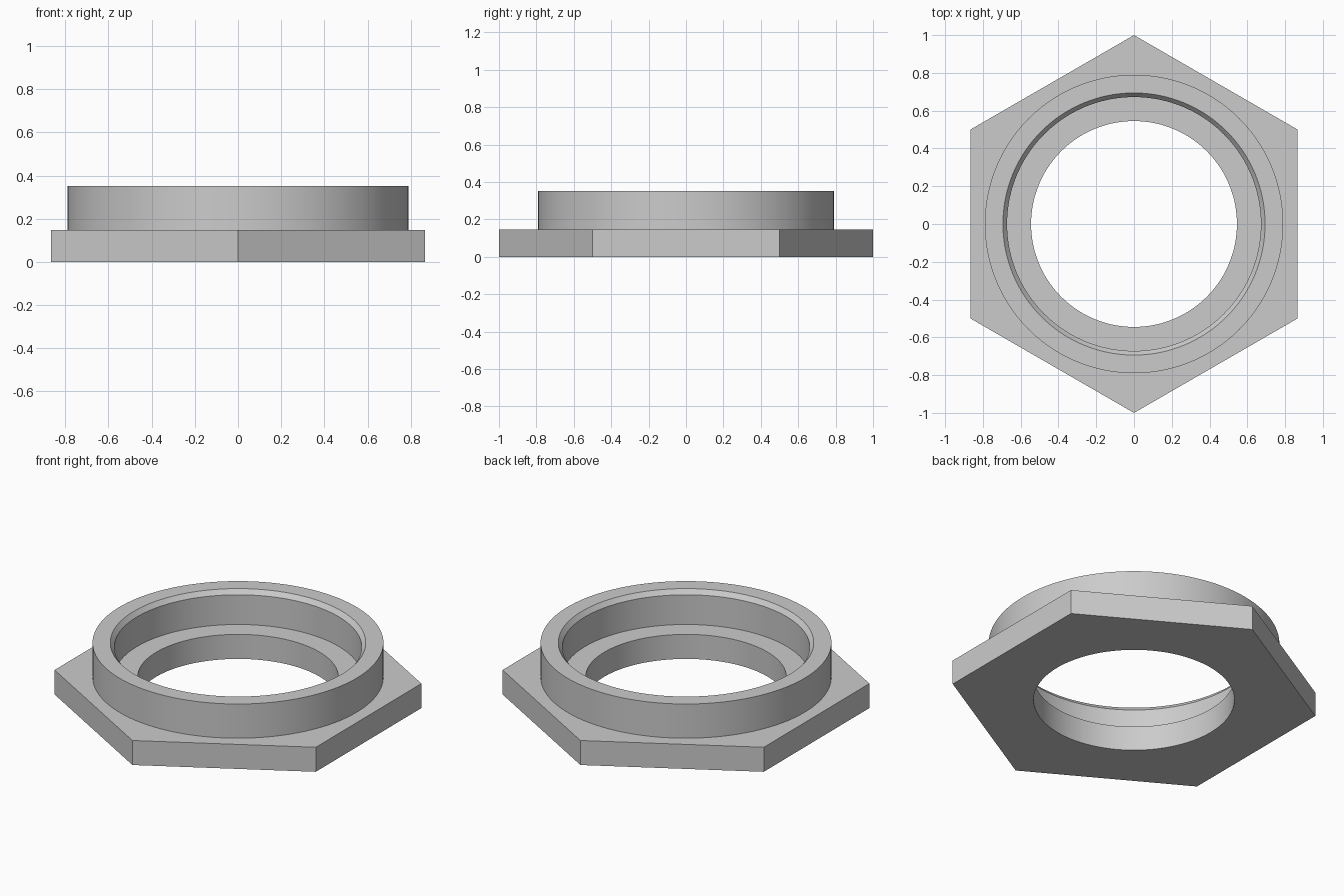
import bpy
import bmesh
from math import cos, sin, pi, radians

cube = bpy.data.objects.get("Cube")
if cube:
    bpy.data.objects.remove(cube, do_unlink=True)

SEGMENTS = 144          # multiple of twelve, so the hexagon corners are exact
FLANGE_TOP = 0.147
COLLAR_TOP = 0.352
HOLE, BORE, RIM, COLLAR = 0.545, 0.672, 0.694, 0.79

# Plain grey metal
metal = bpy.data.materials.new("grey metal")
metal.use_nodes = True
grey = (0.6, 0.6, 0.6, 1)
metal.diffuse_color = grey
metal.node_tree.nodes["Principled BSDF"].inputs["Base Color"].default_value = grey


def circle(radius):
    return lambda angle: radius


def hexagon(angle):
    """Distance to a unit hexagon with flats facing x and corners on the y axis."""
    offset = (angle + pi / 6) % (pi / 3) - pi / 6
    return cos(pi / 6) / cos(offset)


def add_ring(bm, outline, z):
    ring = []
    for i in range(SEGMENTS):
        a = 2 * pi * i / SEGMENTS
        r = outline(a)
        ring.append(bm.verts.new((r * cos(a), r * sin(a), z)))
    return ring


# Closed cross-section: flange, collar, chamfered bore, ledge, through hole
section = [
    (hexagon, 0),
    (hexagon, FLANGE_TOP),
    (circle(COLLAR), FLANGE_TOP),
    (circle(COLLAR), COLLAR_TOP),
    (circle(RIM), COLLAR_TOP),
    (circle(BORE), COLLAR_TOP - 0.027),
    (circle(BORE), FLANGE_TOP),
    (circle(HOLE), FLANGE_TOP),
    (circle(HOLE), 0),
]

bm = bmesh.new()
rings = [add_ring(bm, outline, z) for outline, z in section]
for lower, upper in zip(rings, rings[1:] + rings[:1]):
    for i in range(SEGMENTS):
        j = (i + 1) % SEGMENTS
        bm.faces.new((lower[i], lower[j], upper[j], upper[i]))
bmesh.ops.recalc_face_normals(bm, faces=bm.faces)

mesh = bpy.data.meshes.new("hex_flange_with_collar")
bm.to_mesh(mesh)
bm.free()
mesh.materials.append(metal)
body = bpy.data.objects.new("hex_flange_with_collar", mesh)
bpy.context.collection.objects.link(body)

# Smooth round walls, crisp edges
bpy.ops.object.select_all(action='DESELECT')
body.select_set(True)
bpy.context.view_layer.objects.active = body
bpy.ops.object.shade_smooth_by_angle(angle=radians(30))
